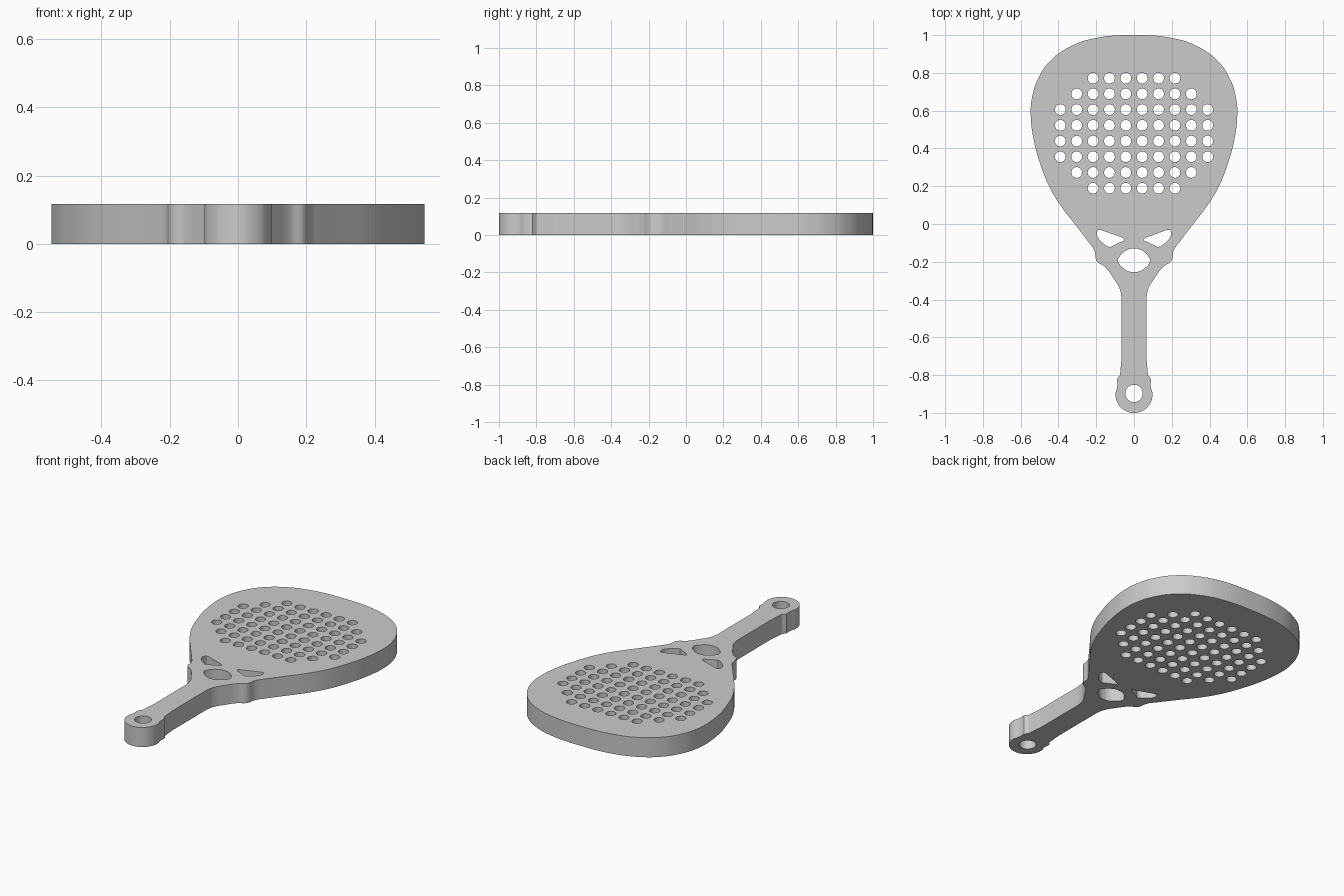
import bpy
import math

if "Cube" in bpy.data.objects:
    bpy.data.objects.remove(bpy.data.objects["Cube"], do_unlink=True)

THICK = 0.117

grey = bpy.data.materials.new("plain grey")
grey.use_nodes = True
grey.diffuse_color = (0.6, 0.6, 0.6, 1)
grey.node_tree.nodes["Principled BSDF"].inputs["Base Color"].default_value = (0.6, 0.6, 0.6, 1)

curve = bpy.data.curves.new("racket", "CURVE")
curve.dimensions = "2D"
curve.fill_mode = "BOTH"
curve.extrude = THICK / 2


def add_loop(points, resolution=6, sharp=()):
    """Closed smooth loop; points whose index is in sharp get straight handles."""
    spline = curve.splines.new("BEZIER")
    spline.bezier_points.add(len(points) - 1)
    spline.use_cyclic_u = True
    spline.resolution_u = resolution
    for i, (bp, (x, y)) in enumerate(zip(spline.bezier_points, points)):
        bp.co = (x, y, 0)
        bp.handle_left_type = bp.handle_right_type = "VECTOR" if i in sharp else "AUTO"


def mirrored(half):
    """Right half listed from top to bottom, closed by its mirror image."""
    return half + [(-x, y) for x, y in reversed(half) if x > 0]


def circle(x, y, r, n):
    spline = curve.splines.new("POLY")
    spline.points.add(n - 1)
    spline.use_cyclic_u = True
    for i, p in enumerate(spline.points):
        a = math.tau * i / n
        p.co = (x + r * math.cos(a), y + r * math.sin(a), 0, 1)


# Outline: head, throat, grip and round butt
head = [(0, 1), (0.2, 0.985), (0.333, 0.942), (0.444, 0.863), (0.51, 0.765), (0.54, 0.67),
        (0.547, 0.59), (0.532, 0.45), (0.497, 0.32), (0.45, 0.2), (0.39, 0.1), (0.31, -0.005)]
throat = [(0.245, -0.09), (0.21, -0.14), (0.197, -0.195), (0.153, -0.228), (0.11, -0.285), (0.075, -0.345)]
grip = [(0.066, -0.39), (0.066, -0.71), (0.074, -0.8), (0.09, -0.82)]
butt = [(0.098 * math.cos(a), -0.902 + 0.098 * math.sin(a))
        for a in (math.radians(d) for d in (25, 0, -30, -60))] + [(0, -1)]
half = head + throat + grip + butt
first = len(head) + len(throat)
corners = [first, first + 1, first + 2, first + 3]
total = len(mirrored(half))
add_loop(mirrored(half), 8, corners + [total - i for i in corners])

# Throat openings: one central, two at the sides
add_loop(mirrored([(0, -0.13), (0.035, -0.136), (0.08, -0.178), (0.085, -0.195),
                   (0.055, -0.235), (0.025, -0.252), (0, -0.255)]))
side = [(0.193, -0.034), (0.17, -0.033), (0.06, -0.073), (0.049, -0.085), (0.125, -0.122), (0.147, -0.115)]
for s in (1, -1):
    add_loop([(s * x, y) for x, y in side], 5, (1, 2, 3, 4))

# Strap hole in the butt
circle(0, -0.897, 0.046, 32)

# Drilled hole pattern in the head
for row, count in enumerate((6, 8, 10, 10, 10, 10, 8, 6)):
    for col in range(count):
        circle((col - (count - 1) / 2) * 0.0867, 0.772 - row * 0.0832, 0.0285, 24)

# Turn the filled profile into a closed solid mesh
source = bpy.data.objects.new("racket_profile", curve)
bpy.context.scene.collection.objects.link(source)
source.location.z = THICK / 2
bpy.context.view_layer.update()
mesh = bpy.data.meshes.new_from_object(source.evaluated_get(bpy.context.evaluated_depsgraph_get()))
bpy.data.objects.remove(source, do_unlink=True)

racket = bpy.data.objects.new("racket", mesh)
racket.location.z = THICK / 2
bpy.context.scene.collection.objects.link(racket)
mesh.materials.clear()
mesh.materials.append(grey)
mesh.polygons.foreach_set("use_smooth", [False] * len(mesh.polygons))
weld = racket.modifiers.new("weld", "WELD")
weld.merge_threshold = 0.0002
